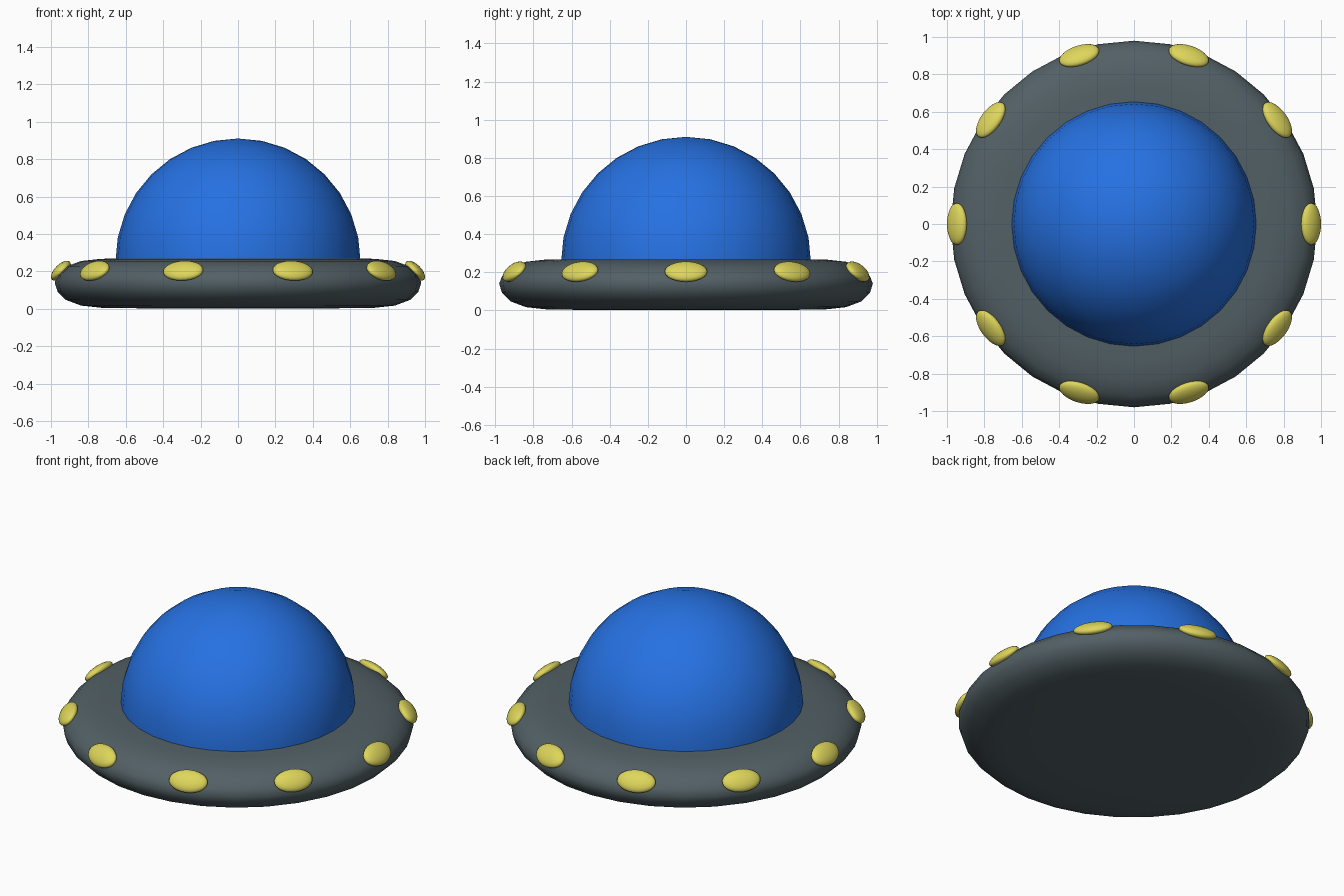
import bpy
import bmesh
from math import cos, sin, pi, radians
from mathutils import Matrix

cube = bpy.data.objects.get("Cube")
if cube:
    bpy.data.objects.remove(cube, do_unlink=True)

SIDES = 32


def material(name, rgb):
    mat = bpy.data.materials.new(name)
    mat.use_nodes = True
    mat.diffuse_color = (*rgb, 1)
    mat.node_tree.nodes["Principled BSDF"].inputs["Base Color"].default_value = (*rgb, 1)
    return mat


def finish(name, bm, mat):
    """Turn a bmesh into a smooth-shaded object."""
    bmesh.ops.recalc_face_normals(bm, faces=bm.faces)
    mesh = bpy.data.meshes.new(name)
    bm.to_mesh(mesh)
    bm.free()
    mesh.materials.append(mat)
    mesh.shade_smooth()
    obj = bpy.data.objects.new(name, mesh)
    bpy.context.collection.objects.link(obj)
    return obj


def lathe(name, profile, mat):
    """Spin a profile of (radius, height) points that starts and ends on the axis."""
    bm = bmesh.new()
    verts = [bm.verts.new((r, 0, z)) for r, z in profile]
    edges = [bm.edges.new(pair) for pair in zip(verts, verts[1:])]
    bmesh.ops.spin(bm, geom=verts + edges, axis=(0, 0, 1), cent=(0, 0, 0),
                   angle=2 * pi, steps=SIDES, use_merge=True)
    bmesh.ops.remove_doubles(bm, verts=bm.verts, dist=0.0005)
    return finish(name, bm, mat)


grey = material("slate grey", (0.085, 0.117, 0.130))
blue = material("glass blue", (0.019, 0.165, 0.76))
yellow = material("lamp yellow", (0.73, 0.67, 0.105))

# Saucer body: flat top and bottom with a rounded rim
upper = [(0.98, 0.14), (0.965, 0.18), (0.92, 0.225), (0.84, 0.255), (0.73, 0.267), (0.5, 0.27), (0, 0.27)]
lower = [(r, 0.272 - z) for r, z in reversed(upper[1:])]
lathe("saucer_body", lower + upper, grey)

# Dome: upper half of a sphere, sunk slightly into the body
RADIUS, BASE = 0.655, 0.255
dome = [(RADIUS * cos(i * pi / 16), BASE + RADIUS * sin(i * pi / 16)) for i in range(9)]
lathe("dome", [(RADIUS, BASE - 0.05)] + dome, blue)

# Rim lights: flattened ellipsoids leaning along the rounded edge
LIGHTS = 10
for i in range(LIGHTS):
    bm = bmesh.new()
    bmesh.ops.create_uvsphere(bm, u_segments=24, v_segments=12, radius=1)
    place = (Matrix.Rotation(2 * pi * i / LIGHTS, 4, "Z")
             @ Matrix.Translation((0.947, 0, 0.203))
             @ Matrix.Rotation(radians(45), 4, "Y")
             @ Matrix.Diagonal((0.068, 0.112, 0.033, 1)))
    bmesh.ops.transform(bm, matrix=place, verts=bm.verts)
    finish(f"rim_light_{i + 1}", bm, yellow)
